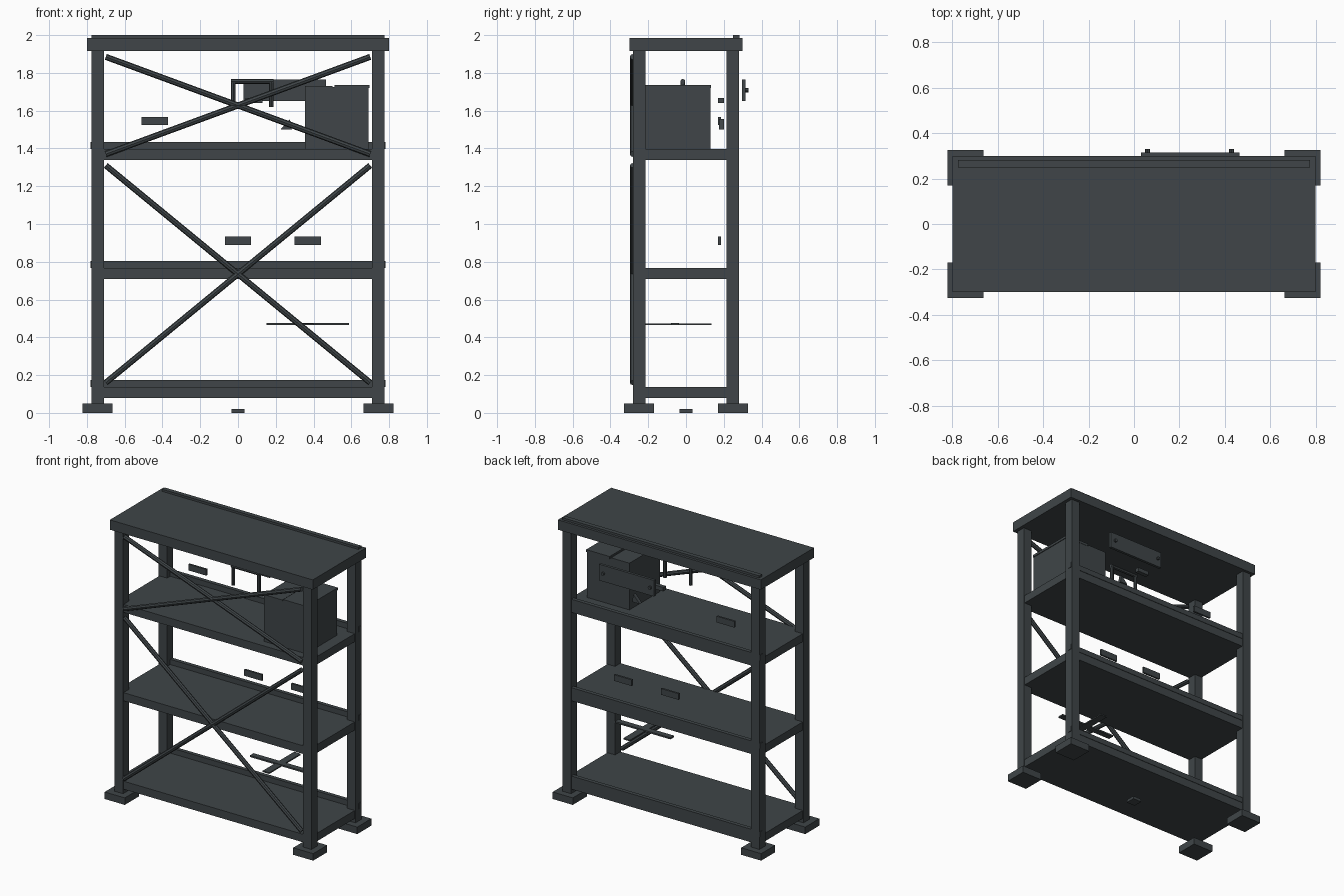
import bpy, math
from mathutils import Vector

if "Cube" in bpy.data.objects:
    bpy.data.objects.remove(bpy.data.objects["Cube"])

mat = bpy.data.materials.new("dark_steel")
mat.diffuse_color = (0.05, 0.06, 0.065, 1)
mat.use_nodes = True
mat.node_tree.nodes["Principled BSDF"].inputs["Base Color"].default_value = mat.diffuse_color


def mesh(name, verts, faces):
    me = bpy.data.meshes.new(name)
    me.from_pydata(verts, [], faces)
    me.materials.append(mat)
    ob = bpy.data.objects.new(name, me)
    bpy.context.collection.objects.link(ob)
    return ob


def prism(name, profile, y0, y1):
    """Extrude an x-z profile along y."""
    n = len(profile)
    verts = [(x, y, z) for y in (y0, y1) for x, z in profile]
    faces = [tuple(range(n)), tuple(range(2 * n - 1, n - 1, -1))]
    faces += [(i, i + n, (i + 1) % n + n, (i + 1) % n) for i in range(n)]
    return mesh(name, verts, faces)


def box(name, x0, x1, y0, y1, z0, z1):
    return prism(name, [(x0, z0), (x1, z0), (x1, z1), (x0, z1)], y0, y1)


def rod(name, a, b, r, sides=8):
    a, b = Vector(a), Vector(b)
    bpy.ops.mesh.primitive_cylinder_add(vertices=sides, radius=r, depth=(b - a).length,
                                        location=(a + b) / 2)
    ob = bpy.context.object
    ob.name = name
    ob.rotation_euler = (b - a).to_track_quat('Z', 'Y').to_euler()
    ob.data.materials.append(mat)
    return ob


# Posts and feet
for sx in (-1, 1):
    for sy in (-1, 1):
        x, y = sx * 0.743, sy * 0.248
        box("post", x - 0.033, x + 0.033, y - 0.033, y + 0.033, 0.05, 1.93)
        box("foot", x - 0.079, x + 0.079, y - 0.079, y + 0.079, 0, 0.05)

# Shelves with raised back lips
for z0, z1, z2 in ((0.08, 0.137, 0.175), (0.71, 0.768, 0.805), (1.34, 1.397, 1.435)):
    box("shelf", -0.77, 0.77, -0.275, 0.275, z0, z1)
    box("shelf_back_lip", -0.78, 0.78, 0.25, 0.278, z1, z2)

# Top slab with lip
box("top_slab", -0.80, 0.80, -0.30, 0.30, 1.915, 1.985)
box("top_back_lip", -0.775, 0.775, 0.25, 0.282, 1.985, 2.0)

# Front cross braces
for z0, z1 in ((1.37, 1.885), (0.16, 1.31)):
    for s in (-1, 1):
        rod("cross_brace", (-0.70 * s, -0.281, z0), (0.70 * s, -0.281, z1), 0.016)

# Crate with lid flaps
box("crate", 0.355, 0.69, -0.217, 0.13, 1.397, 1.725)
box("crate_flap_left", 0.355, 0.50, -0.217, 0.13, 1.725, 1.73)
box("crate_flap_right", 0.51, 0.695, -0.22, 0.132, 1.72, 1.737)

# Back sign plate and bolts
box("back_plate", 0.03, 0.465, 0.297, 0.316, 1.65, 1.765)
for x in (0.06, 0.43):
    rod("plate_bolt", (x, 0.31, 1.708), (x, 0.33, 1.708), 0.011)

# Hanging handle
for x in (-0.025, 0.177):
    rod("handle_leg", (x, -0.017, 1.62), (x, -0.017, 1.757), 0.012)
rod("handle_bar", (-0.037, -0.017, 1.755), (0.189, -0.017, 1.755), 0.013)

# Shelf tags
for x, z in ((-0.44, 1.545), (0.0, 0.912), (0.37, 0.912)):
    box("shelf_tag", x - 0.07, x + 0.07, 0.17, 0.184, z - 0.022, z + 0.022)

# Small block and wedge
box("small_block", 0.04, 0.13, 0.17, 0.20, 1.64, 1.668)
prism("small_wedge", [(0.225, 1.50), (0.285, 1.50), (0.275, 1.555)], 0.175, 0.20)

# Crossed straps
box("strap_long", 0.15, 0.588, -0.08, -0.038, 0.465, 0.476)
box("strap_cross", 0.348, 0.40, -0.22, 0.135, 0.464, 0.473)

# Floor block
box("floor_block", -0.034, 0.034, -0.034, 0.034, 0, 0.02)
